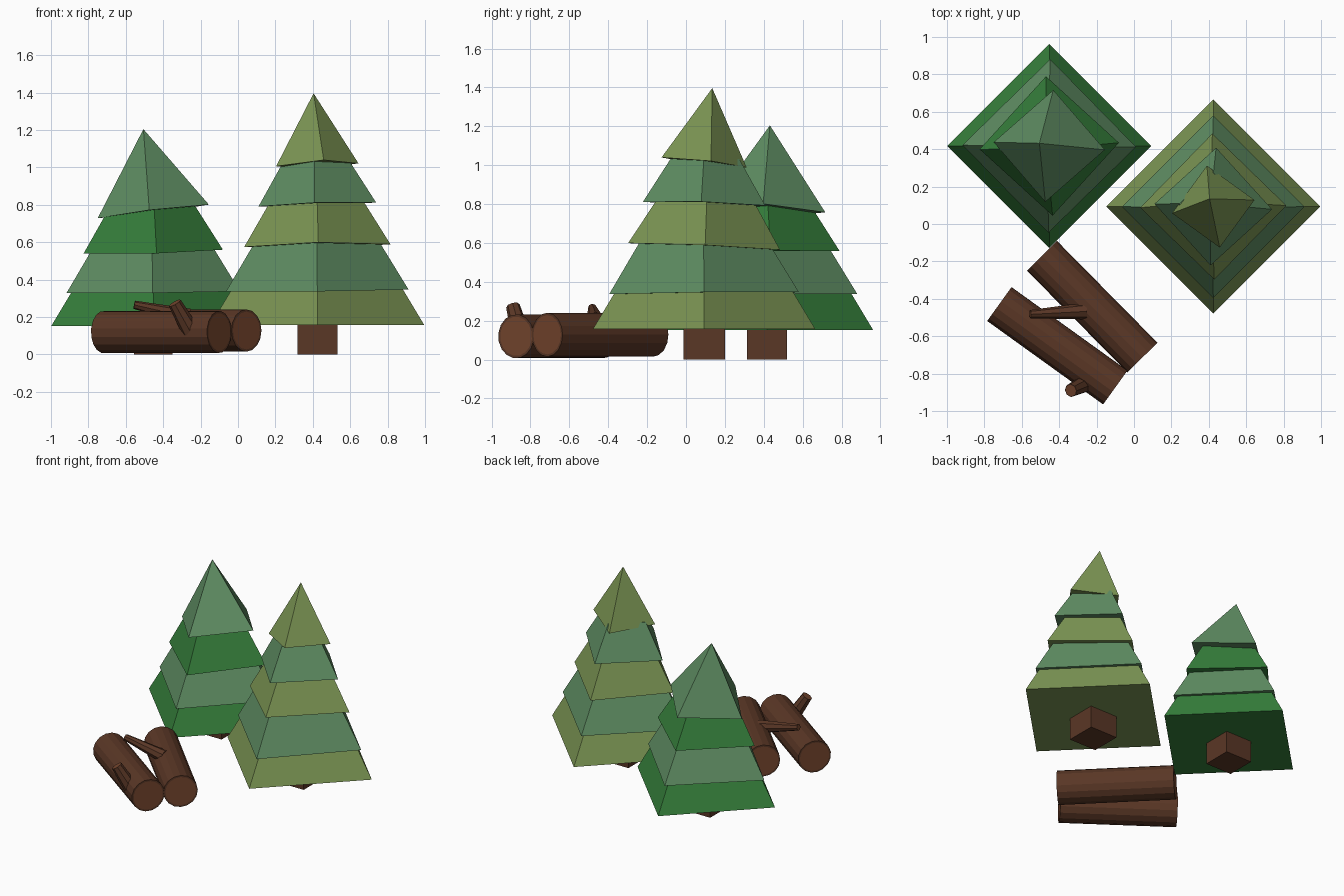
import bpy, bmesh
from math import radians
from mathutils import Vector, Matrix

if "Cube" in bpy.data.objects:
    bpy.data.objects.remove(bpy.data.objects["Cube"])


def material(name, rgb):
    m = bpy.data.materials.new(name)
    m.diffuse_color = (*rgb, 1)
    m.use_nodes = True
    m.node_tree.nodes["Principled BSDF"].inputs["Base Color"].default_value = m.diffuse_color
    return m


GREEN = material("green needles", (0.037, 0.216, 0.045))
SAGE = material("sage needles", (0.117, 0.275, 0.127))
OLIVE = material("olive needles", (0.202, 0.305, 0.089))
BARK = material("bark", (0.102, 0.038, 0.019))
CUT = material("cut wood", (0.18, 0.061, 0.027))
UP = Vector((0, 0, 1))


def finish(name, bm, *mats):
    bmesh.ops.recalc_face_normals(bm, faces=bm.faces)
    mesh = bpy.data.meshes.new(name)
    bm.to_mesh(mesh)
    bm.free()
    for m in mats:
        mesh.materials.append(m)
    ob = bpy.data.objects.new(name, mesh)
    bpy.context.collection.objects.link(ob)
    return ob


def frustum(sides, r1, r2, base, axis, h, spin=0):
    """Tapered prism standing on `base`, pointing along `axis`."""
    bm = bmesh.new()
    rot = UP.rotation_difference(axis).to_matrix().to_4x4()
    m = (Matrix.Translation(base) @ rot @ Matrix.Rotation(radians(spin), 4, 'Z')
         @ Matrix.Translation((0, 0, h / 2)))
    bmesh.ops.create_cone(bm, cap_ends=True, segments=sides, radius1=r1,
                          radius2=r2, depth=h, matrix=m)
    bmesh.ops.remove_doubles(bm, verts=bm.verts, dist=1e-4)
    return bm


def tree(name, x, y, trunk, colours, tiers):
    # square trunk
    bm = bmesh.new()
    bmesh.ops.create_cube(bm, size=1, matrix=Matrix.Translation((x, y, 0.09))
                          @ Matrix.Diagonal((trunk, trunk, 0.18, 1)))
    finish(name + "_trunk", bm, BARK)
    # four-sided foliage tiers, each slightly spun and tilted
    for i, (r, z, h, spin, sx, sy) in enumerate(tiers):
        top = 0 if i == len(tiers) - 1 else r - 0.6 * h
        bm = frustum(4, r, top, (x, y, z), Vector((-sx, -sy, 1)), h, spin)
        finish(f"{name}_tier_{i + 1}", bm, colours[i % 2])


# tiers: radius, base z, height, spin, slope in x, slope in y
tree("left_tree", -0.453, 0.417, 0.206, (GREEN, SAGE), [
    (0.545, 0.153, 0.21, 0, 0, 0),
    (0.464, 0.333, 0.25, -0.6, 0.01, 0.01),
    (0.373, 0.550, 0.245, 2.7, 0.026, 0.027),
    (0.300, 0.765, 0.443, -4, 0.12, -0.033)])
tree("right_tree", 0.424, 0.093, 0.214, (OLIVE, SAGE), [
    (0.572, 0.157, 0.21, 0, 0, 0),
    (0.488, 0.342, 0.26, 0, 0.01, 0.01),
    (0.391, 0.582, 0.24, 0.8, 0.019, -0.044),
    (0.315, 0.802, 0.235, -2.7, 0.032, -0.032),
    (0.223, 1.014, 0.385, 9, 0.052, -0.11)])


def limb(name, a, b, r1, r2, sides, rim):
    """Round piece of wood from a to b with lighter cut ends."""
    a, b = Vector(a), Vector(b)
    bm = frustum(sides, r1, r2, a, b - a, (b - a).length)
    caps = [f for f in bm.faces if len(f.verts) > 4]
    bmesh.ops.inset_individual(bm, faces=caps, thickness=rim)
    for f in bm.faces:
        f.material_index = int(len(f.verts) > 4)
    return finish(name, bm, BARK, CUT)


# fallen logs
limb("left_log", (-0.72, -0.428, 0.12), (-0.10, -0.874, 0.12), 0.113, 0.113, 16, 0.012)
limb("right_log", (-0.492, -0.17, 0.128), (0.045, -0.714, 0.128), 0.113, 0.113, 16, 0.012)
# branch stubs
limb("long_branch", (-0.26, -0.465, 0.20), (-0.555, -0.482, 0.266), 0.045, 0.022, 8, 0.004)
limb("short_branch", (-0.245, -0.845, 0.11), (-0.338, -0.89, 0.275), 0.05, 0.036, 8, 0.005)
